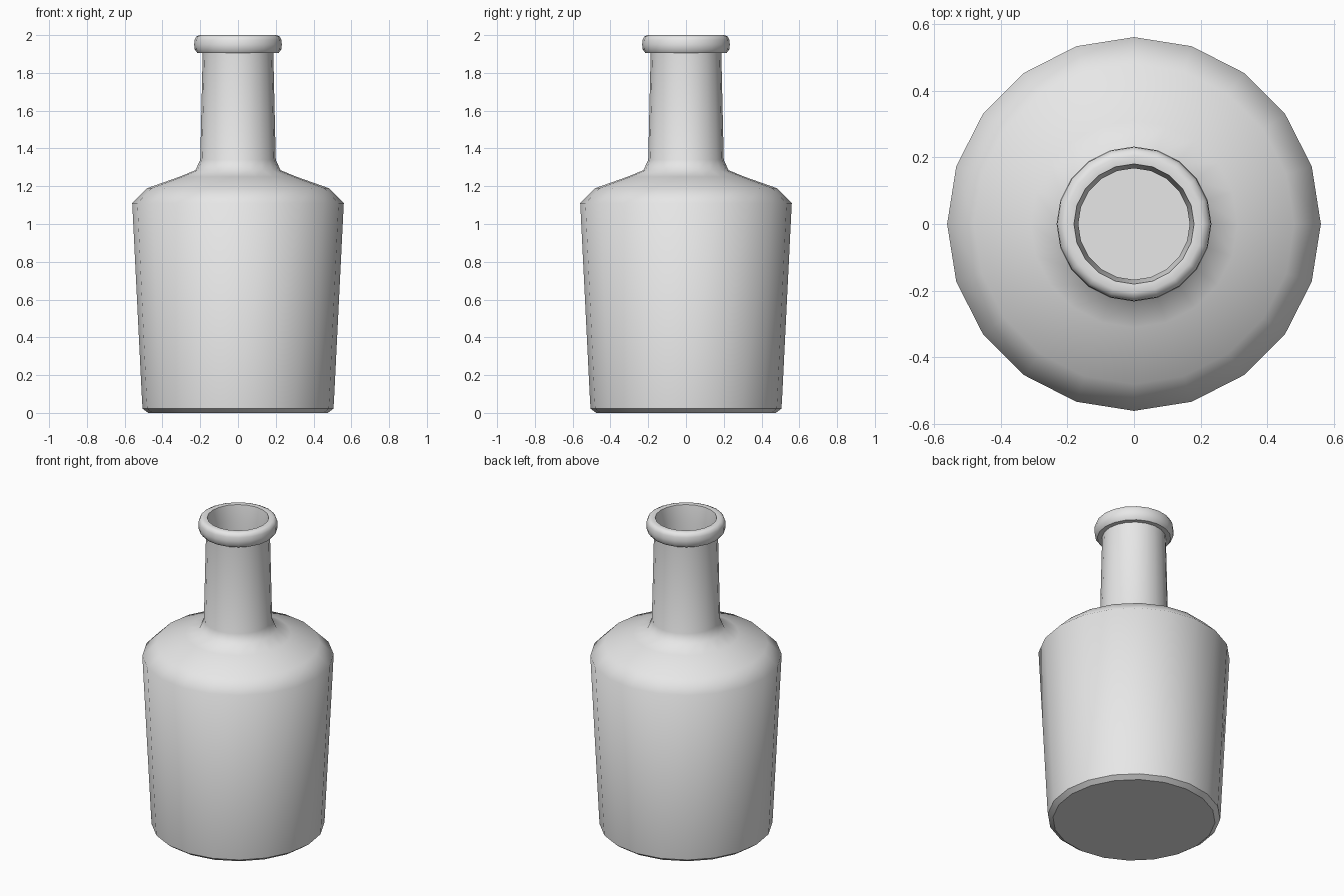
import bpy
import bmesh
from math import cos, sin, pi

SIDES = 20

cube = bpy.data.objects.get("Cube")
if cube:
    bpy.data.objects.remove(cube, do_unlink=True)

grey = bpy.data.materials.new("plain_grey")
grey.use_nodes = True
colour = (0.8, 0.8, 0.8, 1)
grey.diffuse_color = colour
grey.node_tree.nodes["Principled BSDF"].inputs["Base Color"].default_value = colour


def lathe(name, profile, sharp_rings):
    """Turn a (radius, height) profile about z, capping both ends."""
    bm = bmesh.new()
    rings = []
    for r, z in profile:
        rings.append([bm.verts.new((r * cos(2 * pi * i / SIDES),
                                    r * sin(2 * pi * i / SIDES), z))
                      for i in range(SIDES)])
    for low, high in zip(rings, rings[1:]):
        for i in range(SIDES):
            j = (i + 1) % SIDES
            bm.faces.new((low[i], low[j], high[j], high[i]))
    bm.faces.new(rings[0][::-1])
    bm.faces.new(rings[-1])
    for face in bm.faces:
        face.smooth = True
    for k in sharp_rings:
        ring = rings[k]
        for i in range(SIDES):
            bm.edges.get((ring[i], ring[(i + 1) % SIDES])).smooth = False
    mesh = bpy.data.meshes.new(name)
    bm.to_mesh(mesh)
    bm.free()
    mesh.materials.append(grey)
    obj = bpy.data.objects.new(name, mesh)
    bpy.context.collection.objects.link(obj)
    return obj


# Outside: base bevel, tapered body, shoulder and neck
outside = [(0.475, 0), (0.505, 0.022), (0.508, 0.06), (0.56, 1.11),
           (0.48, 1.19), (0.31, 1.25), (0.225, 1.285), (0.2, 1.34),
           (0.187, 1.905)]
# Rolled lip around the mouth
lip = [(0.215, 1.905), (0.23, 1.925), (0.232, 1.95), (0.23, 1.975),
       (0.222, 1.992), (0.205, 2.0), (0.18, 1.997)]
# Inside wall, down to a flat floor
inside = [(0.167, 1.9), (0.178, 1.34), (0.21, 1.26), (0.46, 1.17),
          (0.535, 1.1), (0.48, 0.04)]

n = len(outside)
m = n + len(lip)
lathe("bottle", outside + lip + inside,
      [0, 1, n - 1, n, m - 1, m + len(inside) - 1])
